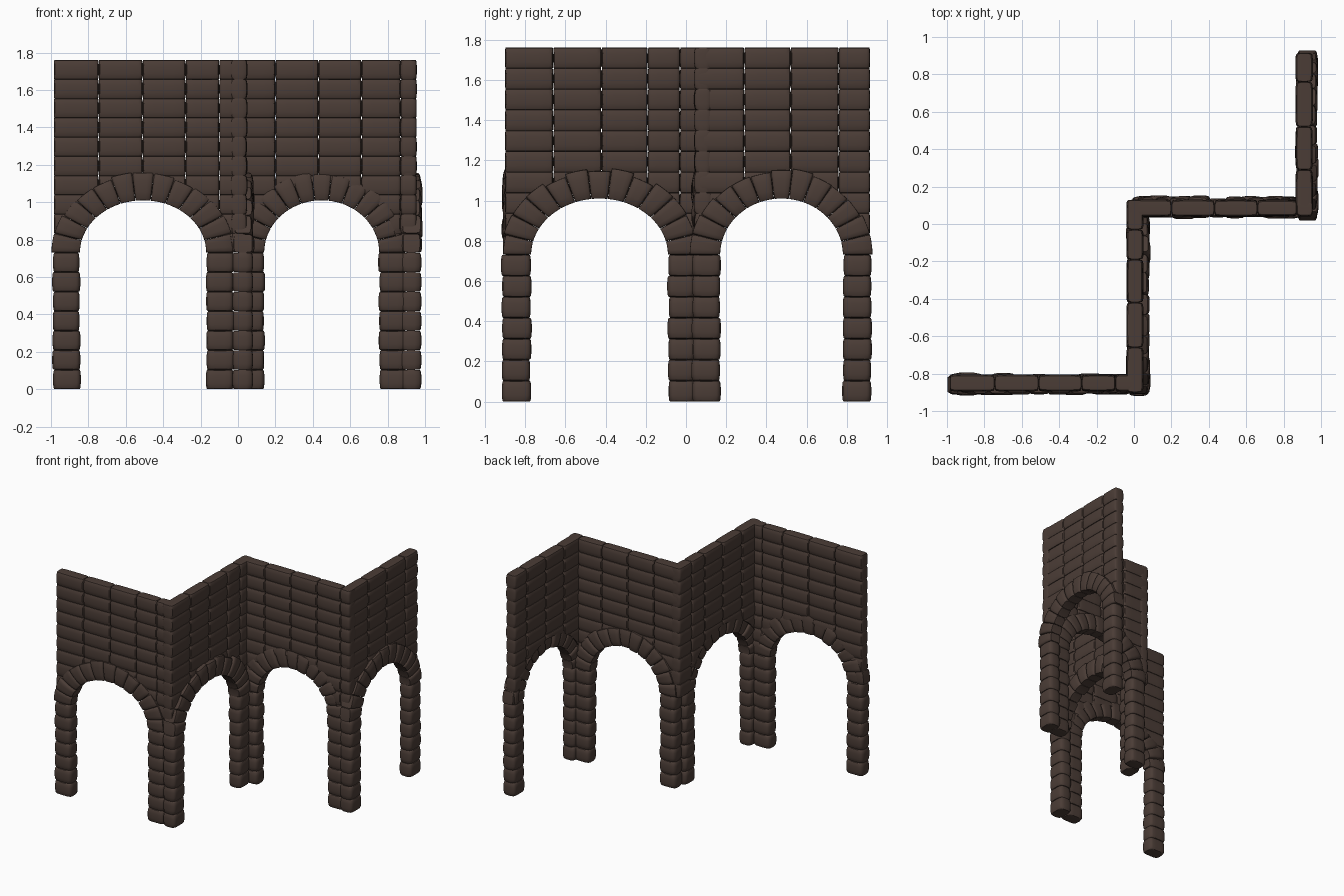
import bpy, bmesh, math, random

if "Cube" in bpy.data.objects:
    bpy.data.objects.remove(bpy.data.objects["Cube"])

random.seed(4)
mat = bpy.data.materials.new("dark brown stone")
mat.diffuse_color = (0.070, 0.046, 0.037, 1)
mat.use_nodes = True
mat.node_tree.nodes["Principled BSDF"].inputs["Base Color"].default_value = mat.diffuse_color

SPRING, TOP, ROWS = 0.73, 1.76, 10
RISE, RING = 0.28, 0.145        # inner arch rise, arch stone depth
EDGE = [-1, -0.85, -0.4, 0.4, 0.85, 1]
FINE = [-1, -0.92, -0.75, -0.5, -0.25, 0, 0.25, 0.5, 0.75, 0.92, 1]


def stone(bm, place, hu, hv, hw, bulge, soft, us=EDGE):
    """Pillow-shaped block; place(u, v, w) maps the -1..1 cube to the model."""
    nu, nv, nw = len(us) - 1, len(EDGE) - 1, len(EDGE) - 1
    cache = {}

    def vert(i, j, k):
        if (i, j, k) not in cache:
            u, v, w = us[i], EDGE[j], EDGE[k]
            u2 = u * (1 - soft / hu * (0.5 * v ** 6 + w ** 6))
            v2 = v * (1 - 0.2 * soft / hv * w ** 6)
            w2 = w * hw * (1 - bulge * v ** 4 - 0.6 * bulge * abs(u) ** 8)
            cache[i, j, k] = bm.verts.new(place(u2, v2, w2))
        return cache[i, j, k]

    def quad(*ids):
        bm.faces.new([vert(*p) for p in ids])

    for i in range(nu):
        for j in range(nv):
            for k in (0, nw):
                quad((i, j, k), (i + 1, j, k), (i + 1, j + 1, k), (i, j + 1, k))
        for k in range(nw):
            for j in (0, nv):
                quad((i, j, k), (i + 1, j, k), (i + 1, j, k + 1), (i, j, k + 1))
    for j in range(nv):
        for k in range(nw):
            for i in (0, nu):
                quad((i, j, k), (i, j + 1, k), (i, j + 1, k + 1), (i, j, k + 1))


def finish(bm, name):
    bmesh.ops.recalc_face_normals(bm, faces=bm.faces)
    me = bpy.data.meshes.new(name)
    bm.to_mesh(me)
    bm.free()
    ob = bpy.data.objects.new(name, me)
    bpy.context.collection.objects.link(ob)
    me.materials.append(mat)
    bpy.ops.object.select_all(action='DESELECT')
    ob.select_set(True)
    bpy.context.view_layer.objects.active = ob
    bpy.ops.object.shade_smooth_by_angle(angle=math.radians(40))


def build_wall(label, axis, wall_at, pier_at, cols, opening, outer):
    o0, o1 = opening
    mid, half = (o0 + o1) / 2, (o1 - o0) / 2

    def world(s, across, z):
        return (s, across, z) if axis == 'x' else (across, s, z)

    # wall bricks, clipped along the arch
    ca, cb = half + 0.10, RISE + 0.10
    rh = (TOP - SPRING) / ROWS
    bm = bmesh.new()
    for r in range(ROWS):
        zc = SPRING + (r + 0.5) * rh
        for a, b in zip(cols, cols[1:]):
            sc, hu = (a + b) / 2, (b - a) / 2
            zt = zc + rh / 2 - SPRING
            if all(((s - mid) / ca) ** 2 + (zt / cb) ** 2 < 1 for s in (a, sc, b)):
                continue

            def place(u, v, w):
                s, z = sc + u * hu, zc + v * rh / 2
                q = math.hypot((s - mid) / ca, (z - SPRING) / cb)
                if q < 1:
                    s, z = mid + (s - mid) / q, SPRING + (z - SPRING) / q
                return world(s, wall_at + w, z)

            hw = 0.045 + random.uniform(-0.003, 0.002)
            stone(bm, place, hu, rh / 2, hw, 0.17, 0.006, FINE if r < 5 else EDGE)
    finish(bm, label + "_wall_bricks")

    # arch ring of wedge stones
    bm = bmesh.new()
    n = 13
    for i in range(n):
        t0, t1 = math.pi * i / n, math.pi * (i + 1) / n
        ring = RING + random.uniform(-0.012, 0.008)
        hw = 0.056 + random.uniform(-0.005, 0.006)
        off = random.uniform(-0.004, 0.004)

        def place(u, v, w):
            t = (t0 + t1) / 2 + u * (t1 - t0) / 2
            d = (v + 1) / 2 * ring
            return world(mid + (half + d) * math.cos(t), pier_at + off + w,
                         SPRING + (RISE + d) * math.sin(t))

        stone(bm, place, 0.05, ring / 2, hw, 0.2, 0.004)
    finish(bm, label + "_arch")

    # two piers of stacked stones
    bm = bmesh.new()
    n = 7
    ph = SPRING / n
    for a, b in ((outer[0], o0), (o1, outer[1])):
        for i in range(n):
            zc = (i + 0.5) * ph
            sc = (a + b) / 2 + random.uniform(-0.003, 0.003)
            hu = (b - a) / 2 + random.uniform(-0.002, 0.003)

            def place(u, v, w):
                return world(sc + u * hu, pier_at + w, zc + v * ph / 2)

            stone(bm, place, hu, ph / 2, 0.056, 0.13, 0.014)
    finish(bm, label + "_piers")


# four walls forming a zigzag
build_wall("front_left", 'x', -0.85, -0.857,
           [-0.985, -0.745, -0.51, -0.28, -0.10, 0.0], (-0.845, -0.17), (-0.99, -0.02))
build_wall("middle_side", 'y', 0.005, 0.025,
           [-0.9, -0.66, -0.42, -0.19, -0.03, 0.13], (-0.77, -0.09), (-0.915, 0.045))
build_wall("back_right", 'x', 0.085, 0.09,
           [-0.03, 0.20, 0.43, 0.66, 0.87, 0.955], (0.14, 0.755), (0.0, 0.9))
build_wall("far_side", 'y', 0.91, 0.925,
           [0.045, 0.29, 0.52, 0.76, 0.915], (0.17, 0.78), (0.03, 0.92))
